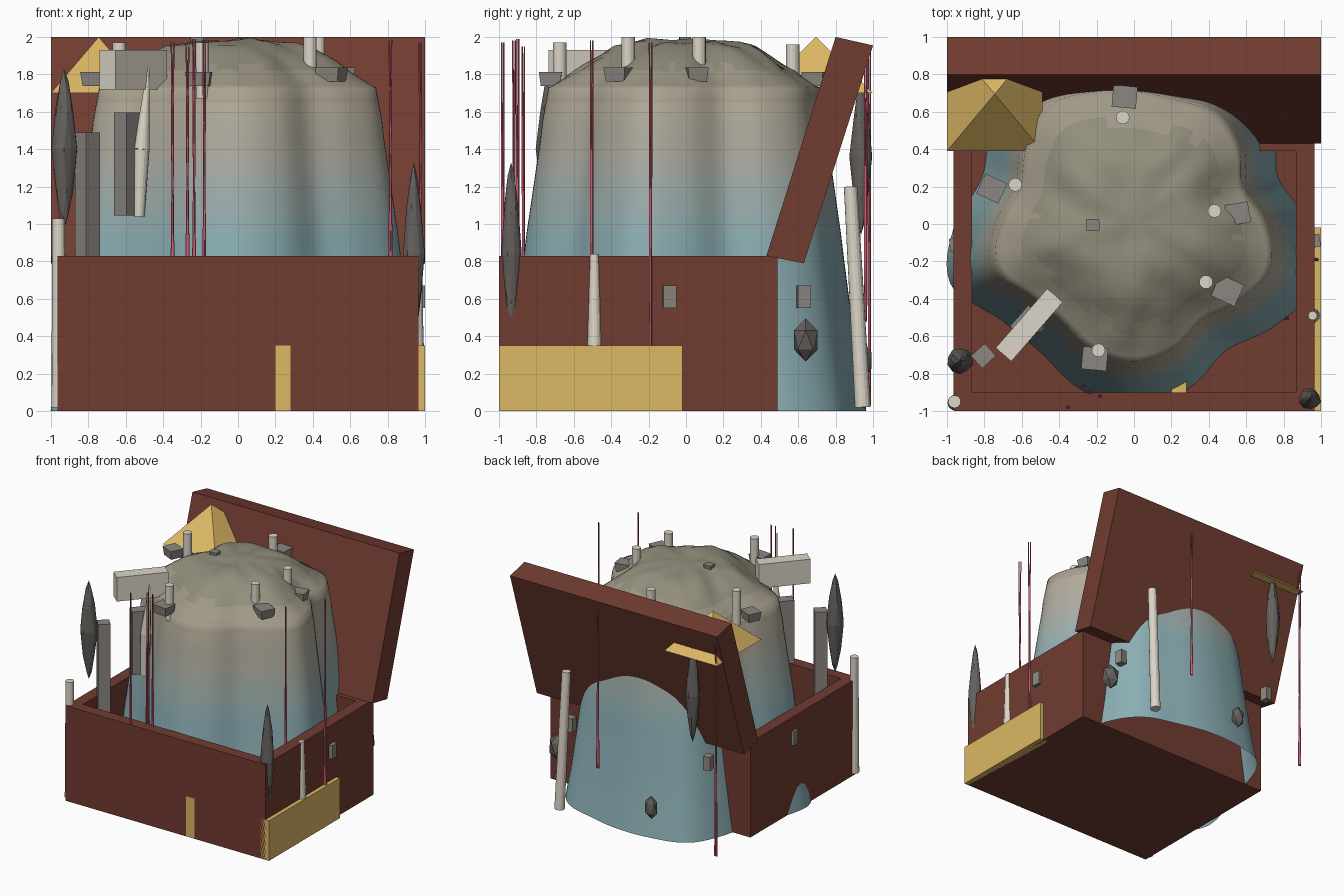
import bpy, bmesh, math, random
from mathutils import Vector, Matrix, noise

if "Cube" in bpy.data.objects:
    bpy.data.objects.remove(bpy.data.objects["Cube"])

random.seed(4)


def material(name, rgb):
    m = bpy.data.materials.new(name)
    m.diffuse_color = (*rgb, 1)
    m.use_nodes = True
    m.node_tree.nodes["Principled BSDF"].inputs["Base Color"].default_value = m.diffuse_color
    return m


BROWN = material("red_wood", (.165, .045, .03))
GOLD = material("gold", (.72, .48, .13))
STONE = material("stone", (.26, .24, .22))
DARK = material("dark_rock", (.13, .12, .11))
PALE = material("pale_stone", (.72, .67, .58))
PINK = material("pink", (.62, .11, .17))


def finish(bm, name, mat, smooth=False):
    bmesh.ops.recalc_face_normals(bm, faces=bm.faces)
    me = bpy.data.meshes.new(name)
    bm.to_mesh(me)
    bm.free()
    ob = bpy.data.objects.new(name, me)
    bpy.context.collection.objects.link(ob)
    if mat:
        me.materials.append(mat)
    if smooth:
        me.shade_smooth()
    return ob


def box(name, center, size, mat, rot=0, taper=1):
    bm = bmesh.new()
    bmesh.ops.create_cube(bm, size=1)
    for v in bm.verts:
        k = taper if v.co.z < 0 else 1
        v.co = Vector((v.co.x * size[0] * k, v.co.y * size[1] * k, v.co.z * size[2]))
    bm.transform(Matrix.Translation(center) @ Matrix.Rotation(math.radians(rot), 4, 'Z'))
    return finish(bm, name, mat)


def rod(name, a, b, r1, r2, mat, sides=16):
    a, b = Vector(a), Vector(b)
    bm = bmesh.new()
    bmesh.ops.create_cone(bm, cap_ends=True, segments=sides, radius1=r1, radius2=r2, depth=(b - a).length)
    q = Vector((0, 0, 1)).rotation_difference(b - a).to_matrix().to_4x4()
    bm.transform(Matrix.Translation((a + b) / 2) @ q)
    return finish(bm, name, mat)


def rock(name, center, size, mat, pointed=False):
    bm = bmesh.new()
    bmesh.ops.create_icosphere(bm, subdivisions=2 if pointed else 1, radius=1)
    for v in bm.verts:
        k = random.uniform(.85, 1.0)
        if pointed:
            k *= 1 - .45 * abs(v.co.z)
        v.co = Vector((v.co.x * size[0] * k, v.co.y * size[1] * k, v.co.z * size[2])) + Vector(center)
    return finish(bm, name, mat)


# open chest: cube with an inset top pushed down to the floor
bm = bmesh.new()
bmesh.ops.create_cube(bm, size=1)
bm.transform(Matrix.Translation((0, -.255, .415)) @ Matrix.Diagonal((1.93, 1.49, .83, 1)))
top = max(bm.faces, key=lambda f: f.calc_center_median().z)
bmesh.ops.inset_region(bm, faces=[top], thickness=.14)
for v in top.verts:
    v.co.z = .83
inner = bmesh.ops.extrude_discrete_faces(bm, faces=[top])["faces"][0]
for v in inner.verts:
    v.co.z = .1
finish(bm, "chest", BROWN)

# leaning lid: side profile extruded across
bm = bmesh.new()
prof = [(.43, .83), (.63, .79), (1.0, 1.955), (.80, 2.0)]
face = bm.faces.new([bm.verts.new((-1, y, z)) for y, z in prof])
ext = bmesh.ops.extrude_face_region(bm, geom=[face])["geom"]
bmesh.ops.translate(bm, verts=[g for g in ext if isinstance(g, bmesh.types.BMVert)], vec=(2, 0, 0))
finish(bm, "lid", BROWN)

# lobed terrain column, open below: radius every 18 degrees at the rim
LOBES = [.70, .61, .69, .73, .70, .71, .74, .78, .71, .64,
         .71, .765, .66, .64, .70, .735, .70, .63, .70, .765]


def lobe(t):
    t = t / (2 * math.pi) * 20
    i, f = int(t), t % 1
    p0, p1, p2, p3 = (LOBES[(i + k) % 20] for k in (-1, 0, 1, 2))
    return p1 + .5 * f * (p2 - p0 + f * (2 * p0 - 5 * p1 + 4 * p2 - p3 + f * (3 * (p1 - p2) + p3 - p0)))


LEVELS = [(1.35, 0), (1.29, .25), (1.24, .5), (1.18, .83), (1.16, .95), (1.14, 1.05), (1.12, 1.15),
          (1.10, 1.25), (1.08, 1.35), (1.06, 1.45), (1.045, 1.55), (1.02, 1.65), (1.0, 1.73),
          (.96, 1.745), (.89, 1.78), (.81, 1.82), (.72, 1.865), (.62, 1.91), (.52, 1.95), (.42, 1.965),
          (.31, 1.975), (.2, 1.98), (.1, 1.98)]
N = 120
bm = bmesh.new()
rings = []
for s, z in LEVELS:
    ring = []
    for k in range(N):
        a = 2 * math.pi * k / N
        r = s * lobe(a)
        x, y = r * math.cos(a), r * math.sin(a)
        bump = noise.noise((x * 7, y * 7, 3)) * .025 * min(1, (1 - s) * 4) if s < 1 else 0
        ring.append(bm.verts.new((x, y, min(2, z + bump))))
    rings.append(ring)


def band(z):  # colour band index from height
    return max(0, min(9, int((z - .85) / .11)))


for lo, hi in zip(rings, rings[1:]):
    for k in range(N):
        f = bm.faces.new((lo[k], lo[(k + 1) % N], hi[(k + 1) % N], hi[k]))
        f.material_index = band(f.calc_center_median().z)
bm.faces.new(rings[-1]).material_index = 9
terrain = finish(bm, "terrain", None, True)
blue, sand, moss = Vector((.26, .43, .46)), Vector((.46, .41, .32)), Vector((.29, .27, .20))
for i in range(10):
    c = blue.lerp(sand, i / 6) if i < 6 else sand.lerp(moss, (i - 6) / 3)
    terrain.data.materials.append(material(f"terrain_{i}", c))

# gold panels and pyramid
box("side_panel", (.96, -.51, .175), (.08, .98, .35), GOLD)
box("front_panel", (.24, -.511, .176), (.08, .98, .35), GOLD)
bm = bmesh.new()
base = [bm.verts.new((x, y, 1.7)) for x, y in ((-1, .39), (-.49, .39), (-.49, 1), (-1, 1))]
apex = bm.verts.new((-.745, .695, 2))
bm.faces.new(base)
for i in range(4):
    bm.faces.new((base[i], base[(i + 1) % 4], apex))
finish(bm, "pyramid", GOLD)

# beam and planks
box("beam", (-.56, -.54, 1.825), (.42, .11, .21), PALE, 49)
box("tall_plank", (-.805, -.705, 1.07), (.10, .09, .84), STONE, 42)
box("short_plank", (-.58, -.52, 1.32), (.15, .09, .55), STONE, 49)

# stubs and blocks around the summit
for x, y, h in ((-.06, .57, 1.96), (-.635, .21, 1.97), (.43, .07, 2), (.385, -.31, 2), (-.19, -.675, 1.97)):
    rod("summit_stub", (x, y, h - .3), (x, y, h), .036, .036, PALE)
for x, y, z, s, r in ((-.76, .19, 1.775, .13, -25), (.555, .055, 1.80, .125, 10), (.50, -.355, 1.80, .14, -25),
                      (-.21, -.72, 1.775, .135, -5), (-.22, -.005, 1.98, .07, 2), (-.05, .68, 1.775, .13, -5)):
    box("summit_block", (x, y, z), (s, s * .9, .075 if s > .1 else .04), STONE, r, .85)

# leaf shaped dark rocks
rock("leaf_rock", (-.93, -.73, 1.40), (.075, .075, .43), DARK, True)
rock("leaf_rock", (.94, -.935, .84), (.062, .062, .49), DARK, True)
rock("leaf_rock", (-.72, .935, 1.36), (.07, .065, .42), DARK, True)

# pale pillars
rod("pillar", (-.955, -.955, .02), (-.96, -.95, 1.03), .042, .034, PALE)
rod("pillar", (.955, -.49, .2), (.955, -.49, .84), .043, .024, PALE)
rod("pillar", (.56, .945, .02), (.54, .88, 1.2), .042, .036, PALE)
rod("horn", (-.53, -.54, 1.04), (-.515, -.54, 1.4), .03, .042, PALE)
rod("horn_tip", (-.515, -.54, 1.4), (-.48, -.53, 1.84), .042, .006, PALE)

# rocks and blocks stuck to the outside
rock("side_rock", (.79, .64, .38), (.085, .085, .115), DARK)
rock("back_rock", (-.33, .95, .27), (.065, .05, .10), DARK)
for x, y, z in ((.965, -.09, .61), (.67, .63, .61), (-.955, -.11, .65), (-.77, .79, .72)):
    box("side_block", (x, y, z), (.06, .07, .12), STONE, 8)

# thin pink strands, each a pair of slim tapered rods
for x, y, z0, z1 in ((-.35, -.98, .4, 1.97), (-.27, -.87, .5, 1.95), (-.235, -.9, .4, 1.99), (-.18, -.92, .4, 1.98),
                     (.815, -.505, .6, 1.98), (.975, -.19, .35, 1.97), (.18, .96, .48, 1.9), (-.975, .98, .03, 1.95)):
    for d in (-.006, .006):
        rod("strand", (x + d, y, z0), (x - d, y + d, z1), .009, .004, PINK, 5)
